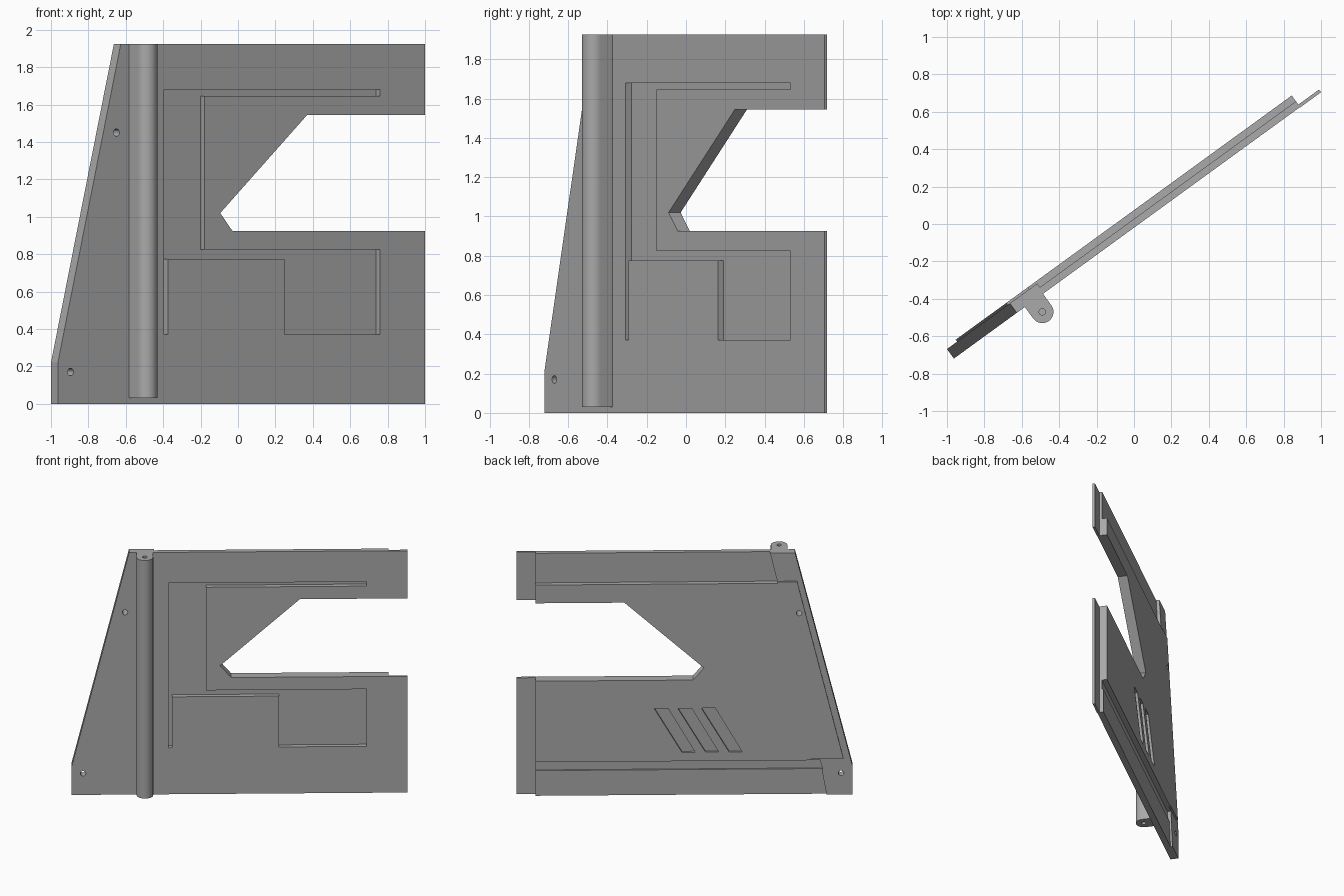
import bpy, bmesh, math
from mathutils import Matrix

if "Cube" in bpy.data.objects:
    bpy.data.objects.remove(bpy.data.objects["Cube"])

grey = bpy.data.materials.new("plain_grey")
grey.use_nodes = True
grey.diffuse_color = (0.4, 0.4, 0.4, 1)
grey.node_tree.nodes["Principled BSDF"].inputs["Base Color"].default_value = (0.4, 0.4, 0.4, 1)

# The panel stands at an angle: u runs along it, n points out of its front
TURN = Matrix.Rotation(math.radians(36), 4, 'Z')
FRONT, BACK = 0.016, -0.06


def solid(name, points, low, high, upright=False):
    """Prism from a (u, z) outline between two n depths, or (u, n) outline between two heights."""
    bm = bmesh.new()

    def place(a, b, c):
        return TURN @ Matrix.Translation((a, -b, c)).translation

    if upright:
        rings = [[bm.verts.new(place(u, n, h)) for u, n in points] for h in (low, high)]
    else:
        rings = [[bm.verts.new(place(u, h, z)) for u, z in points] for h in (low, high)]
    for ring in rings:
        bm.faces.new(ring)
    count = len(points)
    for i in range(count):
        j = (i + 1) % count
        bm.faces.new((rings[0][i], rings[0][j], rings[1][j], rings[1][i]))
    bmesh.ops.recalc_face_normals(bm, faces=bm.faces)
    mesh = bpy.data.meshes.new(name)
    bm.to_mesh(mesh)
    bm.free()
    mesh.materials.append(grey)
    obj = bpy.data.objects.new(name, mesh)
    bpy.context.collection.objects.link(obj)
    return obj


def box(u0, u1, z0, z1):
    return [(u0, z0), (u1, z0), (u1, z1), (u0, z1)]


def arc(cu, cv, r, start=0, sweep=360, steps=24):
    last = steps if sweep == 360 else steps - 1
    return [(cu + r * math.cos(math.radians(start + sweep * i / last)),
             cv + r * math.sin(math.radians(start + sweep * i / last))) for i in range(steps)]


def carve(target, points, low, high, upright=False):
    cutter = solid("cutter", points, low, high, upright)
    cutter.hide_render = True
    mod = target.modifiers.new("cut", 'BOOLEAN')
    mod.operation, mod.solver, mod.object = 'DIFFERENCE', 'EXACT', cutter
    bpy.context.view_layer.objects.active = target
    bpy.ops.object.modifier_apply(modifier=mod.name)
    bpy.data.objects.remove(cutter)


def edge(z, inset=0.0):
    """Left sloping edge of the panel at a height."""
    return -1.202 + 0.244 * max(z - 0.22, 0) + inset


TOP, END = 1.925, 1.086
LOW_ARM, HIGH_ARM = 0.925, 1.545

# Main panel with the wedge-shaped opening
panel = solid("main_panel", [
    (edge(0), 0), (END, 0), (END, LOW_ARM), (-0.049, LOW_ARM), (-0.129, 1.02),
    (0.446, HIGH_ARM), (END, HIGH_ARM), (END, TOP), (edge(TOP), TOP), (edge(0.22), 0.22)],
    BACK, FRONT)

# Thinner rim and corners along the sloping edge at the back
carve(panel, [(-1.4, -0.1), (-0.9, -0.1), (-0.9, 0.29), (edge(0.29, 0.05), 0.29),
              (edge(1.7, 0.04), 1.7), (-0.5, 1.7), (-0.5, 2.1), (-1.4, 2.1)], -0.1, -0.047)

# Recessed back strips along the top and the bottom, with a groove
carve(panel, [(-0.66, 1.69), (1.3, 1.69), (1.3, 2.1), (-0.566, 2.1)], -0.1, -0.022)
carve(panel, [(-1.03, -0.1), (1.3, -0.1), (1.3, 0.28), (-0.965, 0.28)], -0.1, -0.032)
carve(panel, [(-0.985, 0.2), (1.3, 0.2), (1.3, 0.28), (-0.965, 0.28)], -0.1, -0.02)

# Stepped channel sunk into the front
carve(panel, [(-0.5, 1.68), (-0.5, 0.37), (-0.475, 0.37), (-0.475, 0.775), (0.297, 0.775),
              (0.297, 0.37), (0.928, 0.37), (0.928, 0.825), (-0.232, 0.825),
              (-0.232, 1.645), (0.928, 1.645), (0.928, 1.68)], -0.02, 0.1)

# Three slanted vents in the back
for i in range(3):
    s = -0.17 * i
    carve(panel, [(0.23 + s, 0.7), (0.13 + s, 0.7), (-0.065 + s, 0.35), (0.03 + s, 0.35)], -0.1, -0.042)

# Screw holes
for u, z in ((-0.815, 1.45), (-1.118, 0.17)):
    carve(panel, arc(u, z, 0.02, steps=16), -0.1, 0.1)

# Thin end flanges on both arms
solid("lower_flange", box(END - 0.004, 1.223, 0, LOW_ARM), 0, 0.018)
solid("upper_flange", box(END - 0.004, 1.223, HIGH_ARM, TOP), 0, 0.018)

# Round-nosed hinge post with a pin bore, on the front
CU, CN, R = -0.673, 0.092, 0.06
post = solid("hinge_post", arc(CU, CN, R, 0, 180, 20) + [(CU - R, 0.012), (CU + R, 0.012)],
             0.03, TOP, upright=True)
for z0, z1 in ((-0.1, 0.15), (1.8, 2.1)):
    carve(post, arc(CU, CN, 0.017, steps=16), z0, z1, upright=True)

bpy.ops.object.select_all(action='DESELECT')
post.select_set(True)
bpy.context.view_layer.objects.active = post
bpy.ops.object.shade_smooth_by_angle(angle=math.radians(30))
